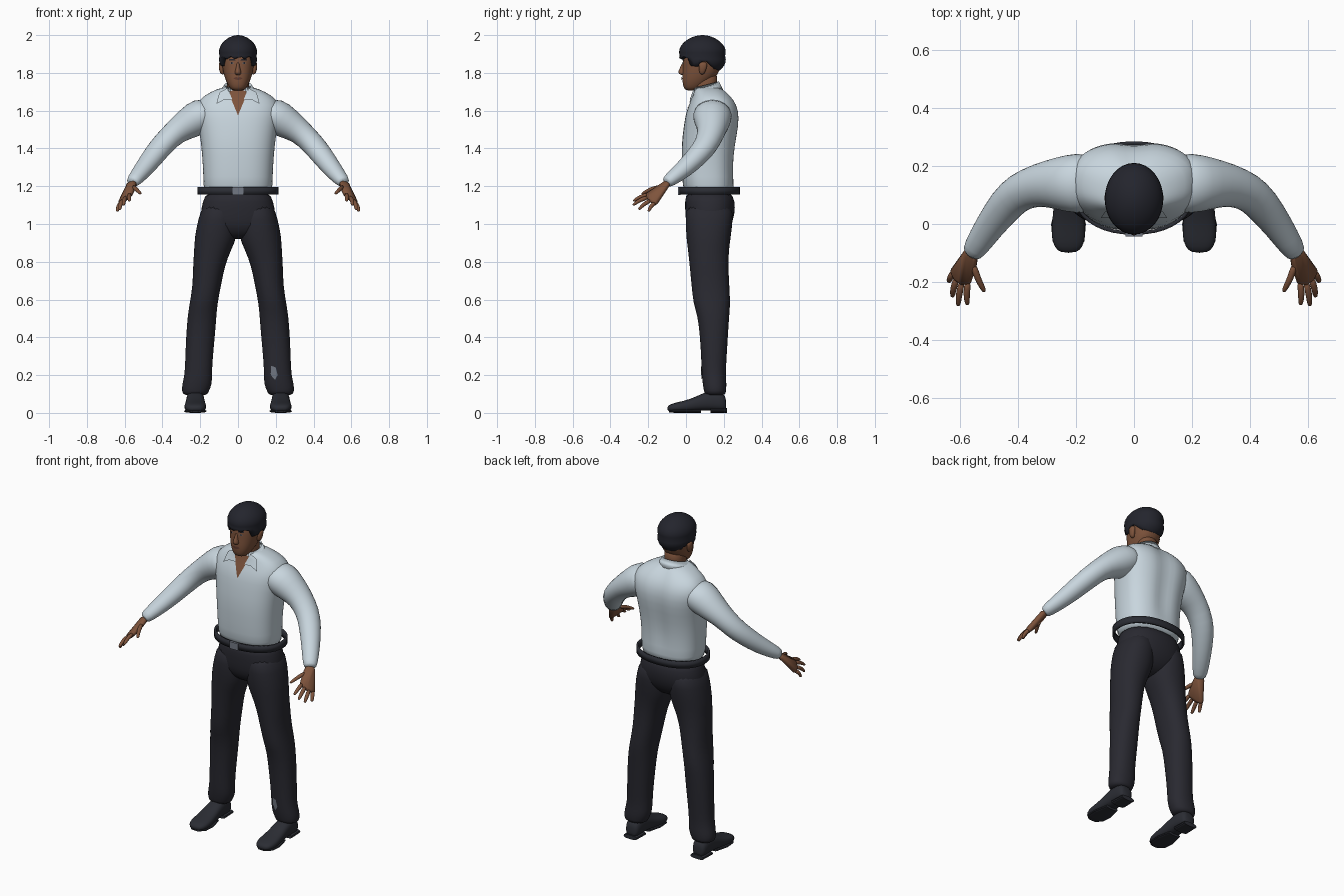
import bpy, bmesh, math
from mathutils import Vector

old = bpy.data.objects.get("Cube")
if old:
    bpy.data.objects.remove(old, do_unlink=True)


def material(name, r, g, b):
    m = bpy.data.materials.new(name)
    m.use_nodes = True
    m.diffuse_color = (r, g, b, 1)
    node = m.node_tree.nodes["Principled BSDF"]
    node.inputs["Base Color"].default_value = (r, g, b, 1)
    node.inputs["Roughness"].default_value = 0.8
    return m


SHIRT = material("pale blue shirt", 0.58, 0.67, 0.73)
CLOTH = material("dark trouser cloth", 0.022, 0.022, 0.03)
SKIN = material("brown skin", 0.21, 0.088, 0.045)
HAIR = material("black hair", 0.017, 0.018, 0.026)
LEATHER = material("dark leather", 0.024, 0.026, 0.034)
METAL = material("grey metal", 0.17, 0.19, 0.23)
LIP = material("dark lip", 0.12, 0.045, 0.03)
EYE = material("grey eye", 0.16, 0.15, 0.15)


def finish(name, bm, mat, mirror=False, subsurf=1, smooth=True):
    bmesh.ops.recalc_face_normals(bm, faces=bm.faces[:])
    me = bpy.data.meshes.new(name)
    bm.to_mesh(me)
    bm.free()
    me.materials.append(mat)
    for p in me.polygons:
        p.use_smooth = smooth
    ob = bpy.data.objects.new(name, me)
    bpy.context.collection.objects.link(ob)
    if subsurf:
        s = ob.modifiers.new("smooth", 'SUBSURF')
        s.levels = s.render_levels = subsurf
    if mirror:
        ob.modifiers.new("mirror", 'MIRROR')
    return ob


def ring(centre, u, v, sides, power):
    pts = []
    for i in range(sides):
        a = 2 * math.pi * i / sides
        c, s = math.cos(a), math.sin(a)
        pts.append(centre + u * math.copysign(abs(c) ** (2 / power), c)
                   + v * math.copysign(abs(s) ** (2 / power), s))
    return pts


def loft(rings, caps=True):
    bm = bmesh.new()
    rows = [[bm.verts.new(p) for p in r] for r in rings]
    n = len(rows[0])
    for a, b in zip(rows, rows[1:]):
        for i in range(n):
            bm.faces.new((a[i], a[(i + 1) % n], b[(i + 1) % n], b[i]))
    if caps:
        bm.faces.new(rows[0])
        bm.faces.new(rows[-1])
    return bm


def body(levels, sides=20, power=2.3, caps=True):
    """Upright loft from (z, centre x, half width, front y, back y)."""
    return loft([ring(Vector((cx, (f + b) / 2, z)), Vector((hx, 0, 0)),
                      Vector((0, (b - f) / 2, 0)), sides, power)
                 for z, cx, hx, f, b in levels], caps)


def tube(points, sides=12):
    """Loft along a path of (x, y, z, level radius, cross radius)."""
    ps = [Vector(p[:3]) for p in points]
    rings = []
    for i, p in enumerate(points):
        t = (ps[min(i + 1, len(ps) - 1)] - ps[max(i - 1, 0)]).normalized()
        u = t.cross(Vector((0, 0, 1))).normalized()
        rings.append(ring(ps[i], u * p[3], t.cross(u) * p[4], sides, 2))
    return loft(rings)


def plate(name, outline, y_low, y_high, target, mat, offset=0.004, mirror=True):
    """Thin patch laid on the front of another part; outline is in x, z."""
    zs = [p[1] for p in outline]
    lo, hi = min(zs), max(zs)
    bm = bmesh.new()
    bm.faces.new([bm.verts.new((x, y_low + (y_high - y_low) * (z - lo) / (hi - lo), z))
                  for x, z in outline])
    bmesh.ops.triangulate(bm, faces=bm.faces[:])
    bmesh.ops.subdivide_edges(bm, edges=bm.edges[:], cuts=5, use_grid_fill=True)
    ob = finish(name, bm, mat, subsurf=0)
    w = ob.modifiers.new("lay on", 'SHRINKWRAP')
    w.target = target
    w.wrap_mode = 'ABOVE_SURFACE'
    w.offset = offset
    if mirror:
        ob.modifiers.new("mirror", 'MIRROR')
    return ob


# Shirt body with a shallow groove down the spine
bm = body([(1.14, 0, .18, 0, .25), (1.2, 0, .183, -.02, .257), (1.3, 0, .186, -.022, .252),
           (1.42, 0, .195, -.025, .264), (1.52, 0, .21, -.012, .285), (1.6, 0, .228, 0, .286),
           (1.66, 0, .21, .03, .258), (1.7, 0, .145, .042, .215), (1.73, 0, .075, .045, .175)],
          sides=28, power=2.5)
for v in bm.verts:
    if v.co.y > .2 and abs(v.co.x) < .02 and v.co.z > 1.25:
        v.co.y -= .018
shirt = finish("shirt_body", bm, SHIRT)

# Sleeves
finish("sleeves", tube([(.12, .14, 1.59, .1, .07), (.2, .14, 1.575, .108, .1),
                        (.265, .14, 1.53, .092, .085), (.33, .135, 1.49, .075, .066),
                        (.395, .112, 1.425, .068, .062), (.44, .07, 1.37, .064, .058),
                        (.5, -.01, 1.29, .052, .049), (.553, -.092, 1.228, .042, .036),
                        (.562, -.106, 1.217, .03, .026)], sides=16), SHIRT, mirror=True)

# Shirt collar: open band around the neck, then the pointed flaps
bm = bmesh.new()
rows = []
for i in range(25):
    a = math.radians(30 + 300 * i / 24)
    back = (1 - math.cos(a)) / 2
    rows.append([bm.verts.new((math.sin(a) * rx, .107 - math.cos(a) * ry, z + back * rise))
                 for rx, ry, z, rise in ((.082, .072, 1.69, .035), (.072, .068, 1.72, .035),
                                         (.1, .09, 1.675, .035))])
for a, b in zip(rows, rows[1:]):
    for k in range(2):
        bm.faces.new((a[k], a[k + 1], b[k + 1], b[k]))
collar = finish("collar", bm, SHIRT, subsurf=0)
collar.modifiers.new("thickness", 'SOLIDIFY').thickness = .005
plate("open_neckline", [(0, 1.577), (.052, 1.7), (0, 1.715)], -.015, .045, shirt, SKIN)
plate("collar_flaps", [(.03, 1.662), (.075, 1.662), (.12, 1.645), (.1, 1.7), (.055, 1.715)],
      .0, .05, shirt, SHIRT, offset=.009)

# Belt and buckle
belt = finish("belt", body([(1.155, 0, .215, -.037, .285), (1.195, 0, .215, -.037, .285)],
                           sides=40, power=2.2, caps=False), LEATHER, subsurf=0)
belt.modifiers.new("thickness", 'SOLIDIFY').thickness = .012
bm = bmesh.new()
bmesh.ops.create_cube(bm, size=1)
for v in bm.verts:
    v.co = Vector((v.co.x * .058, v.co.y * .014 - .036, v.co.z * .042 + 1.175))
finish("belt_buckle", bm, METAL, subsurf=0, smooth=False)

# Trousers
finish("trouser_seat", body([(1.18, 0, .17, 0, .24), (1.12, 0, .188, -.008, .262),
                             (1.05, 0, .203, -.005, .26), (.99, 0, .2, 0, .24),
                             (.94, 0, .13, .03, .2), (.92, 0, .05, .07, .15)]), CLOTH)
leg = finish("trouser_legs", body([
    (1.12, .1, .085, .0, .25), (1.02, .108, .105, -.004, .25), (.93, .117, .114, .0, .238),
    (.86, .135, .098, .01, .228), (.78, .154, .085, .018, .225), (.68, .164, .076, .028, .23),
    (.58, .182, .074, .037, .236), (.52, .19, .077, .06, .23), (.4, .199, .077, .074, .222),
    (.28, .207, .073, .08, .215), (.2, .21, .073, .083, .21), (.15, .217, .08, .088, .216),
    (.115, .226, .072, .095, .212), (.09, .226, .064, .1, .21)], power=2.2), CLOTH, mirror=True)
plate("worn_patch", [(.17, .2), (.195, .175), (.21, .2), (.2, .24), (.175, .25)],
      .08, .08, leg, METAL, mirror=False)

# Shoes: lofted from heel to toe as (y, half width, bottom, top)
def shoe_rings(levels):
    return [ring(Vector((.226, y, (lo + hi) / 2)), Vector((w, 0, 0)),
                 Vector((0, 0, (hi - lo) / 2)), 16, 2.6) for y, w, lo, hi in levels]

finish("shoes", loft(shoe_rings([
    (.213, .03, .015, .07), (.2, .045, .008, .11), (.14, .048, .012, .125),
    (.08, .05, .012, .1), (.02, .056, .006, .072), (-.04, .061, .004, .058),
    (-.08, .05, .006, .048), (-.1, .028, .012, .034)])), LEATHER, mirror=True)
finish("shoe_heels", loft(shoe_rings([(.217, .044, 0, .025), (.13, .047, 0, .025)])),
       LEATHER, mirror=True, subsurf=0, smooth=False)
finish("shoe_soles", loft(shoe_rings([(.08, .04, 0, .02), (0, .06, 0, .018),
                                      (-.06, .055, 0, .018), (-.09, .03, .003, .018)])),
       LEATHER, mirror=True, subsurf=0, smooth=False)

# Neck and head
finish("neck", body([(1.64, 0, .066, .05, .17), (1.7, 0, .06, .04, .165),
                     (1.75, 0, .058, .035, .165), (1.81, 0, .058, .04, .17)]), SKIN)
head = finish("head", body([
    (1.705, 0, .03, .0, .06), (1.722, 0, .046, -.014, .09), (1.755, 0, .064, -.02, .13),
    (1.79, 0, .076, -.021, .17), (1.83, 0, .084, -.018, .185), (1.87, 0, .088, -.019, .19),
    (1.92, 0, .085, -.01, .18), (1.96, 0, .06, .03, .15), (1.975, 0, .03, .06, .12)]), SKIN)
finish("nose", body([(1.862, 0, .008, -.02, .02), (1.83, 0, .011, -.031, .02),
                     (1.807, 0, .018, -.044, .02), (1.795, 0, .02, -.04, .02),
                     (1.787, 0, .012, -.024, .02)], sides=10), SKIN)
finish("ears", body([(1.79, .08, .01, .075, .095), (1.81, .087, .013, .068, .105),
                     (1.84, .09, .014, .065, .115), (1.86, .087, .012, .07, .11)], sides=10),
       SKIN, mirror=True)

# Painted face
plate("eyes", [(.02, 1.852), (.034, 1.846), (.05, 1.851), (.035, 1.859)], -.025, -.025, head, EYE)
plate("pupils", [(.03, 1.848), (.04, 1.848), (.04, 1.858), (.03, 1.858)],
      -.025, -.025, head, HAIR, offset=.006)
plate("eyebrows", [(.014, 1.866), (.058, 1.867), (.05, 1.876), (.016, 1.873)],
      -.025, -.025, head, HAIR)
plate("lips", [(0, 1.762), (.016, 1.765), (.028, 1.771), (.012, 1.778), (0, 1.776)],
      -.025, -.025, head, LIP)

# Hair: rounded cap, flattened along a hairline that drops towards the nape
bm = bmesh.new()
bmesh.ops.create_uvsphere(bm, u_segments=32, v_segments=20, radius=1)
for v in bm.verts:
    x, y, z = v.co
    wide = 1 + .08 * (1 - abs(z)) * abs(z) * 4
    p = Vector((x * .098 * wide, .087 + y * .12 * wide, 1.89 + z * .11))
    hairline = 1.88 + .008 * math.sin(p.x * 130)
    if p.y > .02:
        hairline = 1.835 if p.y < .07 else 1.86 - max(0, p.y - .11) * 1.1
    p.z = max(p.z, hairline)
    v.co = p
finish("hair", bm, HAIR, subsurf=0)

# Hands: a hulled palm with five tapering fingers
knuckles = [(.573, -.195, 1.157), (.593, -.197, 1.143), (.611, -.184, 1.126), (.62, -.163, 1.114)]
tips = [(.575, -.28, 1.122), (.607, -.283, 1.1), (.627, -.252, 1.076), (.64, -.2, 1.066)]
bm = bmesh.new()
for p in knuckles + [(.55, -.1, 1.222), (.575, -.1, 1.208), (.555, -.14, 1.195)]:
    geo = bmesh.ops.create_icosphere(bm, subdivisions=1, radius=.015)
    bmesh.ops.translate(bm, verts=geo["verts"], vec=p)
hull = bmesh.ops.convex_hull(bm, input=bm.verts[:])
bmesh.ops.delete(bm, geom=[v for v in set(hull["geom_interior"] + hull["geom_unused"])
                           if isinstance(v, bmesh.types.BMVert)], context='VERTS')
bmesh.ops.delete(bm, geom=[e for e in bm.edges if len(e.link_faces) == 0], context='EDGES')
finish("palms", bm, SKIN, mirror=True, subsurf=0)
for name, a, b in zip(("index", "middle", "ring", "little", "thumb"),
                      knuckles + [(.556, -.135, 1.198)], tips + [(.515, -.235, 1.16)]):
    a, b = Vector(a), Vector(b)
    bend = a.lerp(b, .55) + Vector((.004, -.004, .006))
    finish(name + "_fingers", tube([(*a, .014, .014), (*bend, .012, .011),
                                    (*a.lerp(b, .88), .01, .009), (*b, .006, .005)], sides=8),
           SKIN, mirror=True)
